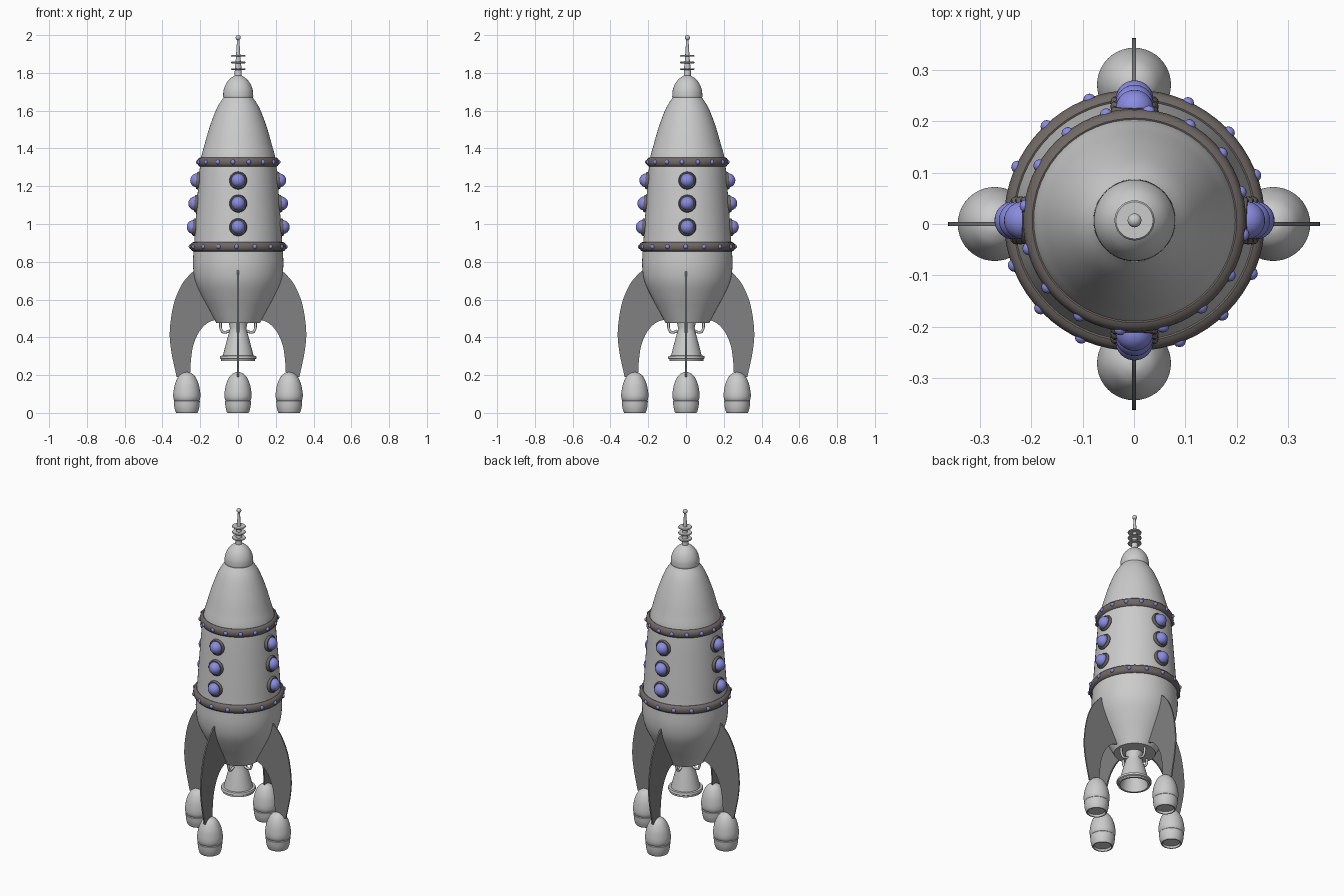
import bpy, bmesh, math
from mathutils import Matrix, Vector

if "Cube" in bpy.data.objects:
    bpy.data.objects.remove(bpy.data.objects["Cube"])

CENTRE = Vector((0.001, 0.007, 0))  # hull axis sits slightly behind the fin cross


def material(name, rgb):
    m = bpy.data.materials.new(name)
    m.diffuse_color = (*rgb, 1)
    m.use_nodes = True
    m.node_tree.nodes["Principled BSDF"].inputs["Base Color"].default_value = m.diffuse_color
    return m


BLUE = material("blue_glass", (0.25, 0.26, 0.75))
DARK = material("dark_metal", (0.16, 0.14, 0.13))
FIN = material("fin_grey", (0.22, 0.22, 0.22))


def finish(name, bm, mat=None, loc=(0, 0, 0)):
    bmesh.ops.remove_doubles(bm, verts=bm.verts, dist=1e-5)
    bmesh.ops.recalc_face_normals(bm, faces=bm.faces)
    me = bpy.data.meshes.new(name)
    bm.to_mesh(me)
    bm.free()
    ob = bpy.data.objects.new(name, me)
    bpy.context.collection.objects.link(ob)
    ob.location = loc
    if mat:
        me.materials.append(mat)
    return ob


def smooth(pts, n=4):
    """Catmull-Rom curve through a few points."""
    p = [Vector(q) for q in pts]
    p = [2 * p[0] - p[1]] + p + [2 * p[-1] - p[-2]]
    out = []
    for a, b, c, d in zip(p, p[1:], p[2:], p[3:]):
        for i in range(n):
            t = i / n
            out.append(0.5 * (2 * b + (c - a) * t + (2 * a - 5 * b + 4 * c - d) * t * t
                              + (3 * b - a - 3 * c + d) * t ** 3))
    return out + [p[-2]]


def lathe(name, profile, segs=64, mat=None, loc=CENTRE):
    """Spin (radius, z) points about the z axis."""
    bm = bmesh.new()
    vs = [bm.verts.new((r, 0, z)) for r, z in profile]
    es = [bm.edges.new(e) for e in zip(vs, vs[1:])]
    bmesh.ops.spin(bm, geom=vs + es, axis=(0, 0, 1), cent=(0, 0, 0),
                   steps=segs, angle=math.tau)
    return finish(name, bm, mat, loc)


def ring_profile(major, rx, rz, z, n=12):
    return [(major + rx * math.cos(i * math.tau / n), z + rz * math.sin(i * math.tau / n))
            for i in range(n + 1)]


# Hull: lower taper, middle drum, nose cone
lower = smooth([(0.115, 0.475), (0.152, 0.545), (0.19, 0.615), (0.226, 0.695), (0.239, 0.775), (0.236, 0.87)])
upper = smooth([(0.233, 0.90), (0.222, 1.06), (0.201, 1.32), (0.178, 1.42), (0.149, 1.52), (0.112, 1.615), (0.074, 1.675)])
lathe("hull", [(0, 0.475)] + lower + upper + [(0, 1.675)])
lathe("nose_cap", [(0, 1.665), (0.076, 1.665)]
      + smooth([(0.08, 1.675), (0.077, 1.71), (0.063, 1.745), (0.042, 1.77), (0.02, 1.785)]) + [(0, 1.785)], 48)

# Antenna with three discs and a ball tip
lathe("antenna_rod", [(0, 1.775), (0.019, 1.775), (0.018, 1.82), (0.013, 1.87), (0.006, 1.975), (0, 1.975)], 24)
for i, z in enumerate((1.82, 1.855, 1.89)):
    lathe(f"antenna_disc_{i}", [(0, z - .004), (.036, z - .004), (.039, z), (.036, z + .004), (0, z + .004)], 32)
lathe("antenna_ball", [(0.0135 * math.sin(a * math.pi / 10), 1.9865 - 0.0135 * math.cos(a * math.pi / 10))
                       for a in range(11)], 20)

# Riveted bands
for name, r, z, start in (("lower", 0.236, 0.88, 20.5), ("upper", 0.199, 1.328, 15)):
    lathe(name + "_band", ring_profile(r, 0.018, 0.025, z), mat=DARK)
    bm = bmesh.new()
    for k in range(16):
        a = math.radians(start + 22.5 * k)
        pos = Vector((math.cos(a), math.sin(a), 0)) * (r + 0.014) + Vector((0, 0, z))
        bmesh.ops.create_uvsphere(bm, u_segments=12, v_segments=8, radius=0.0125,
                                  matrix=Matrix.Translation(pos))
    finish(name + "_rivets", bm, BLUE, CENTRE)

# Portholes: three on each of four sides, leaning with the wall
for side in range(4):
    for level, (z, r) in enumerate(((0.983, 0.2275), (1.108, 0.219), (1.23, 0.209))):
        turn = Matrix.Rotation(side * math.pi / 2, 4, 'Z')
        tilt = Matrix.Rotation(math.radians(85), 4, 'Y')
        place = Matrix.Translation(CENTRE) @ turn @ Matrix.Translation((r, 0, z)) @ tilt
        frame = lathe(f"porthole_frame_{side}_{level}", ring_profile(0.039, 0.008, 0.011, 0.002, 10), 32, DARK)
        frame.matrix_world = place
        bm = bmesh.new()
        bmesh.ops.create_uvsphere(bm, u_segments=24, v_segments=16, radius=0.037,
                                  matrix=Matrix.Translation((0, 0, 0.008)))
        finish(f"porthole_glass_{side}_{level}", bm, BLUE).matrix_world = place

# Engine nozzle, hollow from below
lathe("nozzle", [(0, 0.48), (0.05, 0.48), (0.044, 0.45)]
      + smooth([(0.046, 0.435), (0.06, 0.385), (0.073, 0.335), (0.081, 0.303)])
      + [(0.094, 0.302), (0.097, 0.296), (0.097, 0.288), (0.09, 0.284), (0.09, 0.275),
         (0.078, 0.275), (0.07, 0.32), (0.05, 0.39), (0.034, 0.43), (0, 0.43)], 48, loc=(0.001, 0.002, 0))

# Four fins with foot pods and fuel pipes
outer = smooth([(0.225, 0.76), (0.262, 0.725), (0.30, 0.675), (0.34, 0.578), (0.361, 0.44), (0.354, 0.33), (0.325, 0.19)])
inner = smooth([(0.254, 0.19), (0.249, 0.28), (0.236, 0.36), (0.205, 0.43), (0.16, 0.477), (0.108, 0.495)])
pod = ([(0, 0.012), (0.046, 0.012), (0.05, 0), (0.056, 0)]
       + smooth([(0.059, 0.004), (0.066, 0.03), (0.069, 0.062)], 3) + [(0.066, 0.066), (0.069, 0.07)]
       + smooth([(0.072, 0.085), (0.071, 0.11), (0.062, 0.155), (0.043, 0.194), (0.02, 0.212), (0, 0.216)]))
for side in range(4):
    turn = Matrix.Rotation(side * math.pi / 2, 4, 'Z')
    bm = bmesh.new()
    face = bm.faces.new([bm.verts.new((x, -0.004, z)) for x, z in outer + inner + [Vector((0.17, 0.62))]])
    ext = bmesh.ops.extrude_face_region(bm, geom=[face])
    bmesh.ops.translate(bm, vec=(0, 0.008, 0),
                        verts=[g for g in ext["geom"] if isinstance(g, bmesh.types.BMVert)])
    bmesh.ops.triangulate(bm, faces=[f for f in bm.faces if len(f.verts) > 4])
    finish(f"fin_{side}", bm, FIN).matrix_world = turn
    lathe(f"foot_pod_{side}", pod, 40).matrix_world = turn @ Matrix.Translation((0.271, 0, 0))

    cu = bpy.data.curves.new(f"fuel_pipe_{side}", 'CURVE')
    cu.dimensions = '3D'
    cu.bevel_depth = 0.007
    cu.bevel_resolution = 2
    sp = cu.splines.new('POLY')
    path = smooth([(0.092, 0.485), (0.092, 0.45), (0.08, 0.428), (0.062, 0.428), (0.045, 0.435)], 4)
    sp.points.add(len(path) - 1)
    for p, (x, z) in zip(sp.points, path):
        p.co = (x, 0, z, 1)
    ob = bpy.data.objects.new(f"fuel_pipe_{side}", cu)
    bpy.context.collection.objects.link(ob)
    ob.matrix_world = turn

# Smooth shading with sharp creases
meshes = [o for o in bpy.context.scene.objects if o.type == 'MESH']
for o in meshes:
    o.select_set(True)
bpy.context.view_layer.objects.active = meshes[0]
bpy.ops.object.shade_smooth_by_angle(angle=math.radians(35))
